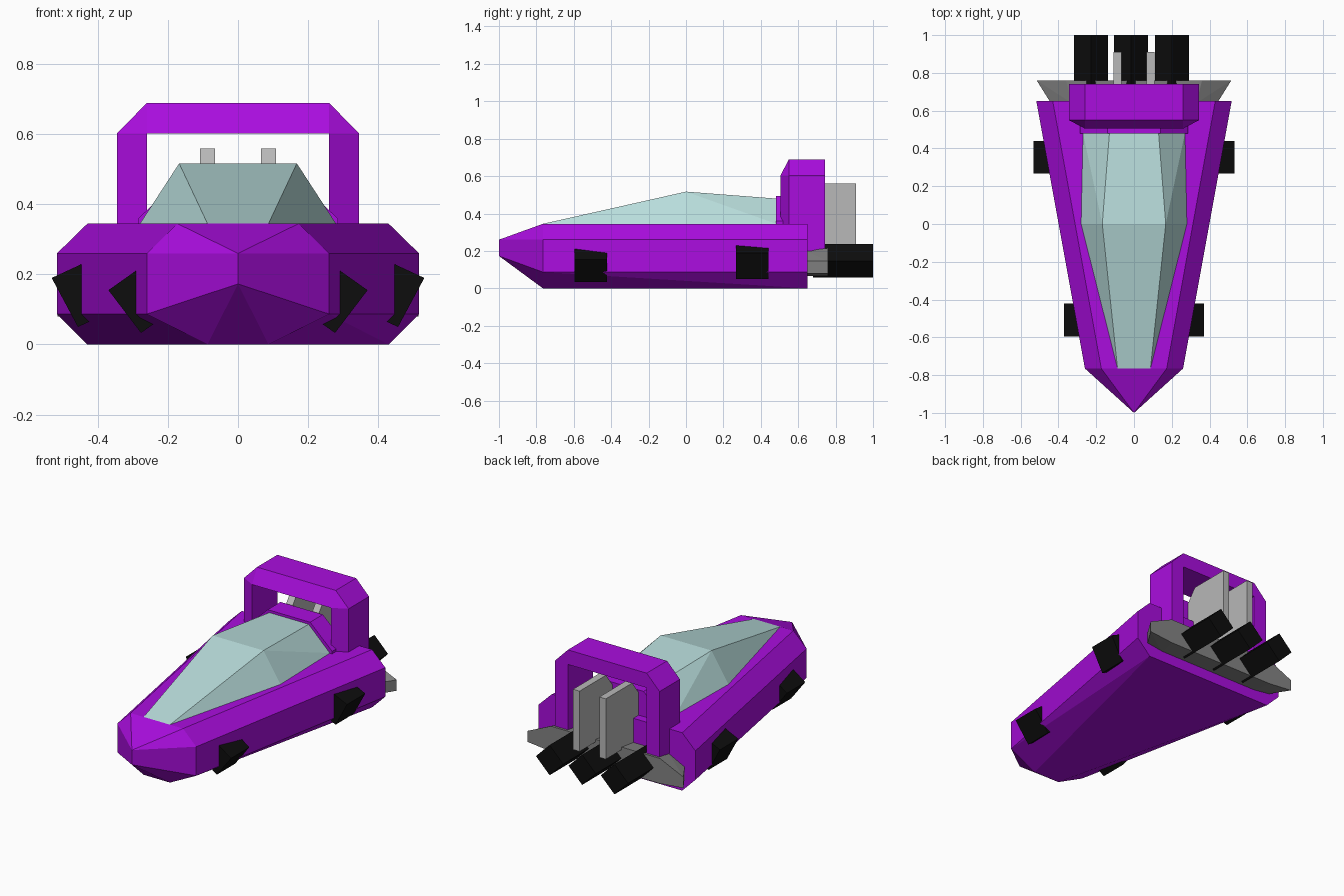
import bpy, bmesh

if "Cube" in bpy.data.objects:
    bpy.data.objects.remove(bpy.data.objects["Cube"])


def material(name, rgb):
    m = bpy.data.materials.new(name)
    m.diffuse_color = (*rgb, 1)
    m.use_nodes = True
    m.node_tree.nodes["Principled BSDF"].inputs["Base Color"].default_value = m.diffuse_color
    return m


PURPLE = material("purple paint", (0.40, 0.004, 0.73))
GLASS = material("pale glass", (0.48, 0.72, 0.71))
BLACK = material("black", (0.004, 0.004, 0.004))
DARK = material("dark grey", (0.23, 0.23, 0.23))
LIGHT = material("light grey", (0.48, 0.48, 0.48))


def finish(name, bm, mat):
    bmesh.ops.recalc_face_normals(bm, faces=bm.faces)
    me = bpy.data.meshes.new(name)
    bm.to_mesh(me)
    bm.free()
    me.materials.append(mat)
    ob = bpy.data.objects.new(name, me)
    bpy.context.collection.objects.link(ob)
    return ob


def solid(name, pts, mat):
    """Convex faceted solid wrapped around its corner points."""
    bm = bmesh.new()
    for p in pts:
        bm.verts.new(p)
    res = bmesh.ops.convex_hull(bm, input=bm.verts)
    loose = [v for v in res["geom_interior"] if isinstance(v, bmesh.types.BMVert)]
    bmesh.ops.delete(bm, geom=loose, context='VERTS')
    bmesh.ops.dissolve_limit(bm, angle_limit=0.01, verts=bm.verts, edges=bm.edges)
    return finish(name, bm, mat)


def both(y, profile):
    """Mirrored section at depth y from (half width, z) pairs."""
    return [(s * x, y, z) for x, z in profile for s in (-1, 1)]


# Hull: two chamfered sections and a wedge nose
solid("hull",
      both(0.65, [(0.43, 0), (0.517, 0.087), (0.517, 0.26), (0.43, 0.345)]) +
      both(-0.765, [(0.087, 0), (0.26, 0.087), (0.26, 0.26), (0.173, 0.345)]) +
      [(0, -1, 0.173), (0, -1, 0.26)], PURPLE)

# Canopy and the frame behind it
solid("canopy",
      both(-0.765, [(0.087, 0.345), (0.08, 0.335)]) +
      both(0, [(0.28, 0.335), (0.28, 0.345), (0.168, 0.517)]) +
      both(0.482, [(0.27, 0.335), (0.27, 0.345), (0.13, 0.48)]), GLASS)
solid("canopy_frame",
      [p for y in (0.48, 0.6) for p in both(y, [(0.285, 0.33), (0.285, 0.36), (0.14, 0.495)])],
      PURPLE)

# Roll arch: four rings swept into one closed band, front face slanted
outer = [(-0.345, 0.2), (-0.345, 0.603), (-0.26, 0.69), (0.26, 0.69), (0.345, 0.603), (0.345, 0.2)]
inner = [(-0.26, 0.2), (-0.26, 0.603), (-0.26, 0.603), (0.26, 0.603), (0.26, 0.603), (0.26, 0.2)]
bm = bmesh.new()
rings = [[bm.verts.new((x, y, z)) for x, z in prof]
         for y, prof in ((0.55, outer), (0.505, inner), (0.742, inner), (0.742, outer))]
for i in range(4):
    a, b = rings[i], rings[(i + 1) % 4]
    for j in range(5):
        bm.faces.new((a[j], a[j + 1], b[j + 1], b[j]))
for j in (0, 5):
    bm.faces.new([r[j] for r in rings])
bmesh.ops.remove_doubles(bm, verts=bm.verts, dist=0.0001)
finish("roll_arch", bm, PURPLE)

# Rear bumper, tapering towards its ends
solid("rear_bumper",
      both(0.76, [(0.36, 0.065), (0.515, 0.08), (0.515, 0.145), (0.36, 0.215)]) +
      both(0.64, [(0.33, 0.065), (0.44, 0.08), (0.44, 0.145), (0.33, 0.2)]), DARK)

# Three diamond-section exhausts
for i, x in enumerate((-0.228, -0.015, 0.2)):
    r, zc = 0.09, 0.147
    solid(f"exhaust_{i + 1}",
          [(x + dx, y, zc + dz) for y in (0.68, 1.0)
           for dx, dz in ((r, 0), (-r, 0), (0, r), (0, -r))], BLACK)

# Twin fins
for s in (-1, 1):
    solid("left_fin" if s < 0 else "right_fin",
          [(s * x, y, z) for x in (0.065, 0.108)
           for y, z in ((0.91, 0.2), (0.91, 0.56), (0.66, 0.56), (0.6, 0.48), (0.6, 0.2))], LIGHT)

# Tilted pads along the lower sides: upper corner, lower corner, inward offset
for label, y0, top, low, inn in (
        ("front", -0.595, (0.37, 0.155), (0.277, 0.033), (-0.12, 0.085)),
        ("rear", 0.267, (0.532, 0.19), (0.457, 0.05), (-0.13, 0.06))):
    for s in (-1, 1):
        section = [top, low] + [(x + inn[0], z + inn[1]) for x, z in (top, low)]
        solid(f"{label}_{'left' if s < 0 else 'right'}_pad",
              [(s * x, y, z) for y in (y0, y0 + 0.173) for x, z in section], BLACK)
